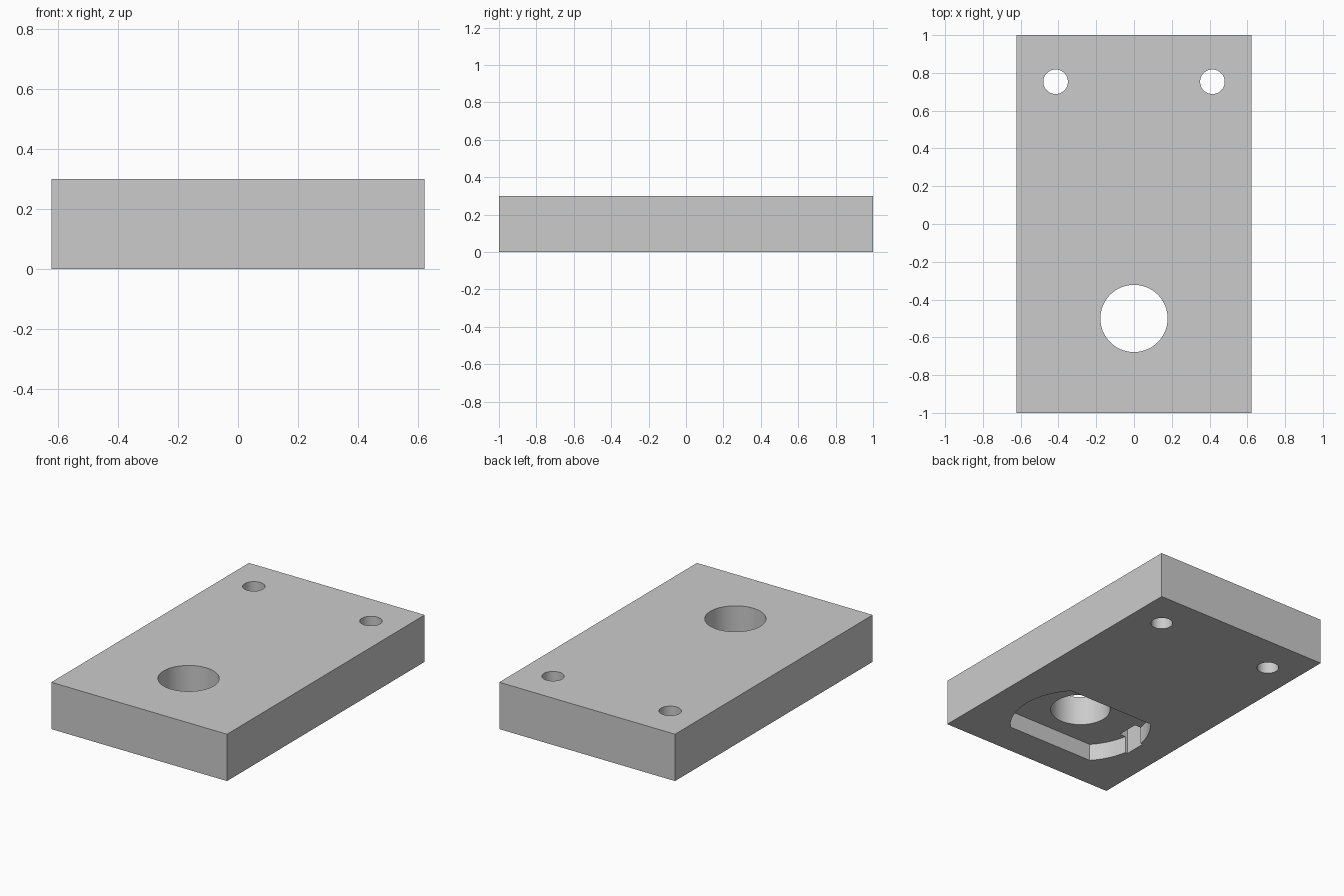
import bpy, bmesh
from math import sin, cos, asin, pi, radians

cube = bpy.data.objects.get("Cube")
if cube:
    bpy.data.objects.remove(cube, do_unlink=True)

WIDTH, LENGTH, HEIGHT = 1.245, 2.0, 0.3
BORE_Y = -0.5

grey = bpy.data.materials.new("light grey")
grey.use_nodes = True
grey.diffuse_color = (0.6, 0.6, 0.6, 1)
grey.node_tree.nodes["Principled BSDF"].inputs["Base Color"].default_value = (0.6, 0.6, 0.6, 1)


def prism(name, outline, z0, z1):
    """Upright solid made from a counter-clockwise outline."""
    bm = bmesh.new()
    base = bm.faces.new([bm.verts.new((x, y, z0)) for x, y in outline])
    top = bmesh.ops.extrude_face_region(bm, geom=[base])["geom"]
    bmesh.ops.translate(bm, vec=(0, 0, z1 - z0),
                        verts=[v for v in top if isinstance(v, bmesh.types.BMVert)])
    bmesh.ops.recalc_face_normals(bm, faces=bm.faces)
    mesh = bpy.data.meshes.new(name)
    bm.to_mesh(mesh)
    bm.free()
    mesh.materials.append(grey)
    obj = bpy.data.objects.new(name, mesh)
    bpy.context.collection.objects.link(obj)
    return obj


def arc(cx, cy, r, start, end, steps):
    angles = [start + (end - start) * i / steps for i in range(steps + 1)]
    return [(cx + r * cos(a), cy + r * sin(a)) for a in angles]


def circle(cx, cy, r, steps=64):
    return arc(cx, cy, r, 0, 2 * pi, steps)[:-1]


def rectangle(x0, x1, y0, y1):
    return [(x0, y0), (x1, y0), (x1, y1), (x0, y1)]


# Plate
plate = prism("plate", rectangle(-WIDTH / 2, WIDTH / 2, -LENGTH / 2, LENGTH / 2), 0, HEIGHT)

# Large bore and two mounting holes
cutters = [prism("bore_cutter", circle(0, BORE_Y, 0.178), -0.1, HEIGHT + 0.1)]
for side in (-1, 1):
    cutters.append(prism("hole_cutter", circle(side * 0.415, 0.753, 0.065), -0.1, HEIGHT + 0.1))

# Round recess with two flats on the underside
R, FLAT = 0.42, 0.283
t = asin(FLAT / R)
recess = arc(0, BORE_Y, R, -t, t, 24) + arc(0, BORE_Y, R, pi - t, pi + t, 24)
cutters.append(prism("recess_cutter", recess, -0.1, 0.11))

# Deeper locating slot at the edge of the recess
slot = rectangle(-0.43, -0.37, BORE_Y - 0.073, BORE_Y + 0.068)
cutters.append(prism("slot_cutter", slot, -0.1, 0.2))

# Cut the plate, then drop the cutters
bpy.context.view_layer.objects.active = plate
for cutter in cutters:
    cutter.hide_render = True
    mod = plate.modifiers.new("cut", "BOOLEAN")
    mod.operation = "DIFFERENCE"
    mod.solver = "EXACT"
    mod.object = cutter
    bpy.ops.object.modifier_apply(modifier=mod.name)
for cutter in cutters:
    bpy.data.objects.remove(cutter, do_unlink=True)

for obj in bpy.context.selected_objects:
    obj.select_set(False)
plate.select_set(True)
bpy.ops.object.shade_smooth_by_angle(angle=radians(30))
